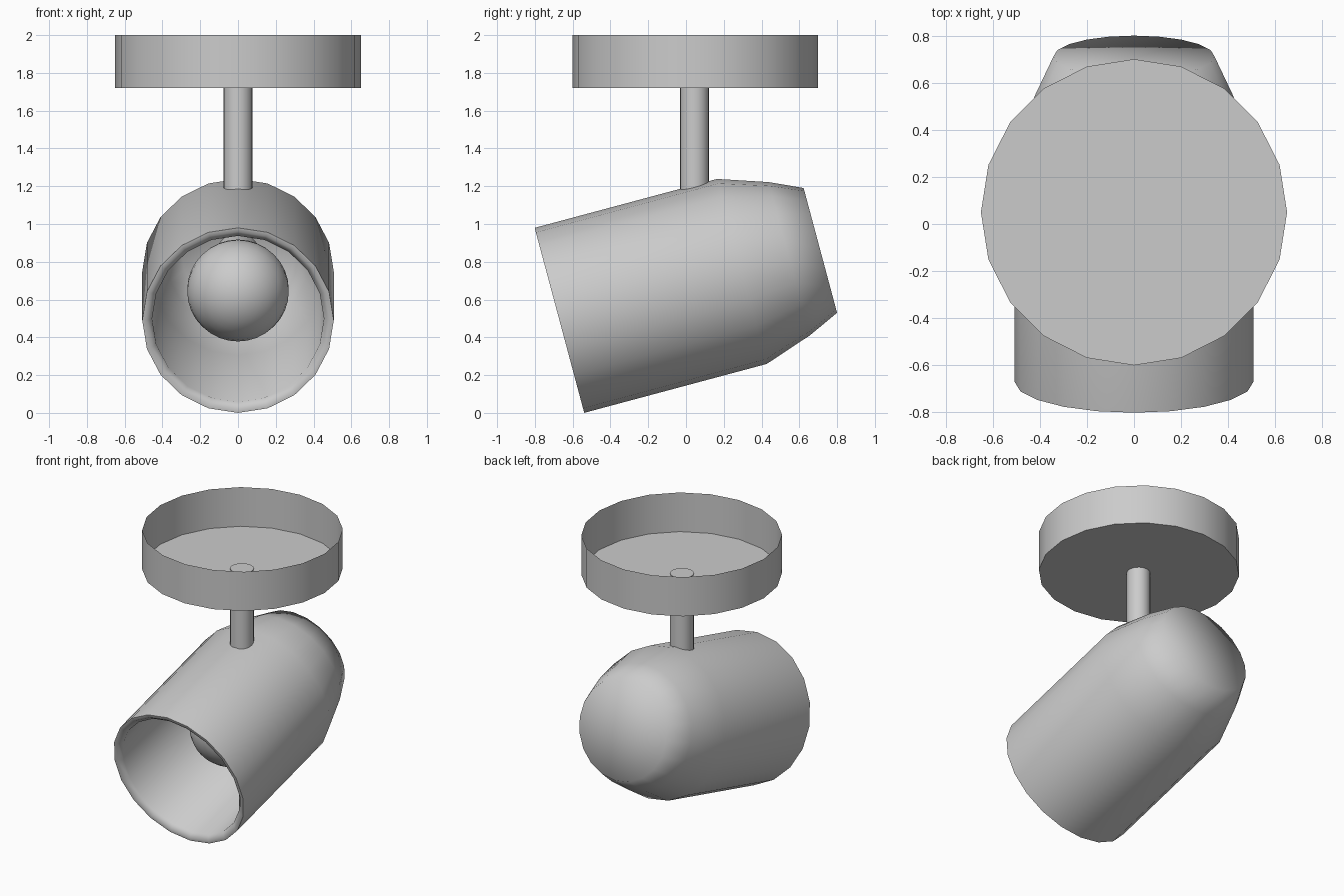
import bpy, bmesh, math

if "Cube" in bpy.data.objects:
    bpy.data.objects.remove(bpy.data.objects["Cube"])

SIDES = 20
TILT = math.radians(-75)
HEAD_FRONT = (0, -0.67, 0.49)


def lathe(name, profile, loc, tilt=0.0, sides=SIDES, smooth=70):
    """Revolve (radius, height) points about local z; radius 0 makes a pole."""
    bm = bmesh.new()
    rings = []
    for r, h in profile:
        if r == 0:
            rings.append([bm.verts.new((0, 0, h))] * sides)
        else:
            rings.append([bm.verts.new((r * math.sin(2 * math.pi * i / sides),
                                        r * math.cos(2 * math.pi * i / sides), h))
                          for i in range(sides)])
    for a, b in zip(rings, rings[1:]):
        for i in range(sides):
            j = (i + 1) % sides
            bm.faces.new(dict.fromkeys((a[i], a[j], b[j], b[i])))
    bmesh.ops.recalc_face_normals(bm, faces=bm.faces)
    mesh = bpy.data.meshes.new(name)
    bm.to_mesh(mesh)
    bm.free()
    ob = bpy.data.objects.new(name, mesh)
    bpy.context.collection.objects.link(ob)
    ob.location = loc
    ob.rotation_euler.x = tilt
    bpy.ops.object.select_all(action='DESELECT')
    ob.select_set(True)
    bpy.context.view_layer.objects.active = ob
    bpy.ops.object.shade_smooth_by_angle(angle=math.radians(smooth))
    return ob


# Ceiling canopy: shallow cup, open at the top
lathe("ceiling_canopy", [(0, 1.72), (0.65, 1.72), (0.65, 2.0)], (0, 0.05, 0))

# Stem joining canopy and head
lathe("stem", [(0, 1.17), (0.077, 1.17), (0.077, 1.725), (0, 1.725)], (0, 0.045, 0))

# Lamp head: outer shell, front lip and inner shell
lathe("lamp_head", [(0, 1.43), (0.342, 1.43), (0.42, 1.26), (0.507, 1.0),
                    (0.507, 0), (0.485, 0.0), (0.455, 0.03),
                    (0.455, 0.98), (0.375, 1.23), (0.30, 1.38), (0, 1.38)],
      HEAD_FRONT, TILT)

# Globe bulb with a narrow neck reaching the back of the head
R, C = 0.27, 0.61
globe = [(0, C - R)] + [(R * math.sin(math.radians(a)), C - R * math.cos(math.radians(a)))
                        for a in range(12, 157, 12)]
lathe("bulb", globe + [(0.11, 0.90), (0.11, 1.38)], HEAD_FRONT, TILT, sides=32)
